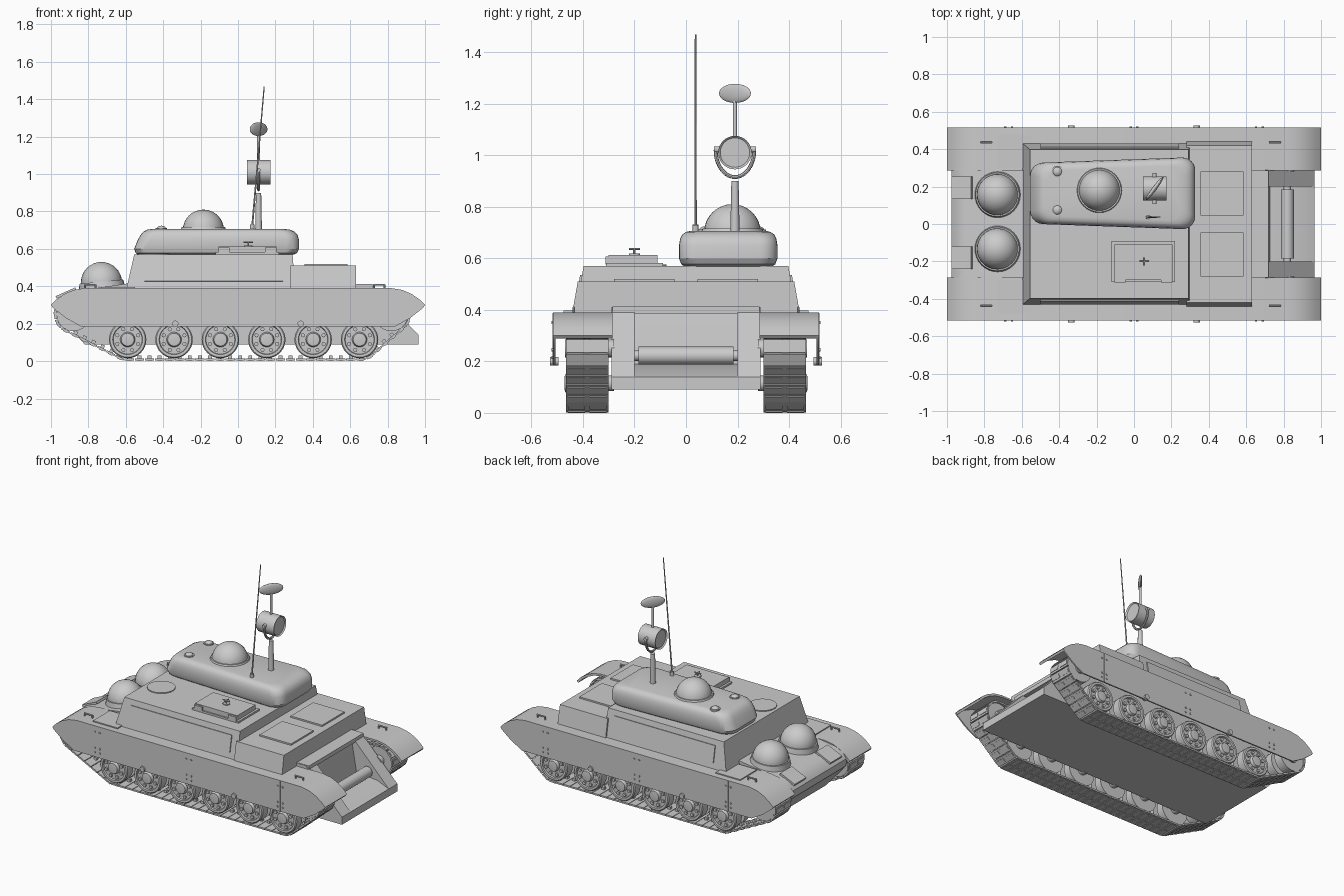
import bpy, bmesh
from math import pi, sin, cos, atan2, hypot
from mathutils import Vector, Matrix

if "Cube" in bpy.data.objects:
    bpy.data.objects.remove(bpy.data.objects["Cube"])


def finish(name, bm, mirror=False):
    bmesh.ops.recalc_face_normals(bm, faces=bm.faces)
    me = bpy.data.meshes.new(name)
    bm.to_mesh(me)
    bm.free()
    ob = bpy.data.objects.new(name, me)
    bpy.context.collection.objects.link(ob)
    if mirror:
        m = ob.modifiers.new("mirror", 'MIRROR')
        m.use_axis = (False, True, False)
    return ob


def loft(bm, rings):
    rows = [[bm.verts.new(p) for p in r] for r in rings]
    n = len(rows[0])
    for a, b in zip(rows, rows[1:]):
        for i in range(n):
            bm.faces.new((a[i], a[(i + 1) % n], b[(i + 1) % n], b[i]))
    bm.faces.new(rows[0])
    bm.faces.new(rows[-1][::-1])


def prism(bm, xz, y0, y1):
    loft(bm, [[(x, y, z) for x, z in xz] for y in (y0, y1)])


def box(bm, c, s, rot=Matrix()):
    bmesh.ops.create_cube(bm, size=1, matrix=Matrix.Translation(c) @ rot @ Matrix.Diagonal((*s, 1)))


def span(bm, x0, x1, y0, y1, z0, z1):
    box(bm, ((x0 + x1) / 2, (y0 + y1) / 2, (z0 + z1) / 2), (x1 - x0, y1 - y0, z1 - z0))


def cyl(bm, p0, p1, r, r2=None, seg=24):
    p0, p1 = Vector(p0), Vector(p1)
    d = p1 - p0
    mat = Matrix.Translation((p0 + p1) / 2) @ d.to_track_quat('Z', 'Y').to_matrix().to_4x4()
    bmesh.ops.create_cone(bm, cap_ends=True, segments=seg, radius1=r, radius2=r if r2 is None else r2,
                          depth=d.length, matrix=mat)


def ball(bm, c, s, rot=Matrix(), u=32, v=16):
    bmesh.ops.create_uvsphere(bm, u_segments=u, v_segments=v, radius=1,
                              matrix=Matrix.Translation(c) @ rot @ Matrix.Diagonal((*s, 1)))


def lathe_y(bm, x, z, prof, seg=32):
    loft(bm, [[(x + r * cos(2 * pi * i / seg), y, z + r * sin(2 * pi * i / seg)) for i in range(seg)]
              for r, y in prof])


def rect(x0, x1, hy, z):
    return [(x0, -hy, z), (x1, -hy, z), (x1, hy, z), (x0, hy, z)]


# lower hull with rear recess
bm = bmesh.new()
prism(bm, [(-.82, .09), (-.97, .26), (-.975, .31), (-.95, .345), (-.9, .37), (-.59, .415), (.3, .41),
           (.69, .41), (.73, .18), (.73, .09)], -.29, .29)
finish("lower_hull", bm)
bm = bmesh.new()
prism(bm, [(.69, .09), (.69, .41), (.7, .41), (.965, .14), (.965, .09)], .2, .29)
finish("rear_side_wall", bm, True)
bm = bmesh.new()
prism(bm, [(.72, .09), (.72, .19), (.88, .175), (.965, .14), (.965, .09)], -.2, .2)
finish("rear_floor", bm)
bm = bmesh.new()
cyl(bm, (.82, -.185, .222), (.82, .185, .222), .035)
cyl(bm, (.82, -.2, .222), (.82, .2, .222), .02)
finish("rear_roller", bm)

# fenders and side skirts
top = [(-1, .30), (-.97, .33), (-.93, .358), (-.88, .38), (-.82, .39),
       (.82, .39), (.88, .38), (.93, .358), (.97, .33), (1, .30)]
bm = bmesh.new()
prism(bm, top + [(x * .99, z - .012) for x, z in reversed(top)], .285, .515)
finish("fender", bm, True)
bm = bmesh.new()
prism(bm, top + [(.99, .285), (.92, .23), (.84, .185), (-.84, .185), (-.92, .23), (-.99, .285)], .507, .516)
finish("side_skirt", bm, True)
bm = bmesh.new()
for x in (-.67, 0, .67):
    span(bm, x - .002, x + .002, .51, .518, .19, .388)
    for dx in (-.018, .018):
        for z in (.215, .245, .35):
            cyl(bm, (x + dx, .51, z), (x + dx, .522, z), .006, seg=8)
for x in (-.335, .335):
    cyl(bm, (x, .495, .2), (x, .527, .2), .017, seg=12)
finish("skirt_bolts", bm, True)
bm = bmesh.new()
for x in (-.79, .755):
    for dx in (-.028, .028):
        cyl(bm, (x + dx, .435, .385), (x + dx, .435, .41), .005, seg=8)
    cyl(bm, (x - .032, .435, .408), (x + .032, .435, .408), .005, seg=8)
finish("fender_handles", bm, True)
bm = bmesh.new()
span(bm, -.73, -.55, .30, .475, .385, .397)
finish("fender_plate", bm, True)

# casemate, side panels and engine deck
bm = bmesh.new()
loft(bm, [rect(-.597, .305, .432, .385), rect(-.555, .292, .397, .57)])
finish("casemate", bm)
bm = bmesh.new()
box(bm, (-.13, .414, .48), (.74, .014, .11), Matrix.Rotation(.187, 4, 'X'))
finish("casemate_side_panel", bm, True)
bm = bmesh.new()
loft(bm, [rect(.28, .632, .442, .385), rect(.28, .63, .42, .51)])
span(bm, .62, .72, -.285, .285, .385, .412)
finish("engine_deck", bm)
bm = bmesh.new()
span(bm, .355, .585, .045, .28, .505, .52)
finish("engine_hatch", bm, True)

# casemate hatches
bm = bmesh.new()
cyl(bm, (-.45, -.16, .565), (-.45, -.16, .576), .085, seg=32)
finish("round_hatch", bm)
bm = bmesh.new()
span(bm, -.12, .22, -.31, -.09, .565, .582)
span(bm, -.105, .205, -.3, -.11, .58, .613)
for x in (-.075, .175):
    span(bm, x - .03, x + .03, -.312, -.28, .575, .607)
cyl(bm, (.055, -.2, .61), (.055, -.2, .619), .022)
cyl(bm, (.055, -.2, .61), (.055, -.2, .637), .005, seg=8)
cyl(bm, (.03, -.2, .636), (.08, -.2, .636), .004, seg=8)
cyl(bm, (.055, -.222, .636), (.055, -.178, .636), .004, seg=8)
finish("box_hatch", bm)


# rounded upper cabin
def cabin_ring(x0, x1, inset, z, r=.07, n=6):
    pts = []
    for k, (sx, sy) in enumerate(((1, 1), (-1, 1), (-1, -1), (1, -1))):
        for i in range(n + 1):
            a = (k + i / n) * pi / 2
            cx = (x1 - inset - r) if sx > 0 else (x0 + inset + r)
            x = cx + r * cos(a)
            hy = .182 + .016 * (x / .45) - inset
            pts.append((x, .164 + sy * (hy - r) + r * sin(a), z))
    return pts


bm = bmesh.new()
loft(bm, [cabin_ring(-.555, .305, .03, .56), cabin_ring(-.555, .322, .008, .577),
          cabin_ring(-.555, .327, 0, .6), cabin_ring(-.535, .326, 0, .65), cabin_ring(-.524, .322, .004, .675),
          cabin_ring(-.518, .314, .012, .692), cabin_ring(-.512, .305, .025, .702),
          cabin_ring(-.505, .295, .042, .706)])
finish("upper_cabin", bm)

# domes
bm = bmesh.new()
ball(bm, (-.185, .18, .7), (.11,) * 3)
cyl(bm, (-.185, .18, .7), (-.185, .18, .716), .122, .116, 32)
finish("cabin_dome", bm)
bm = bmesh.new()
for y in (.28, .075):
    cyl(bm, (-.41, y, .7), (-.41, y, .711), .031)
    ball(bm, (-.41, y, .708), (.025, .025, .016), u=16, v=8)
finish("cabin_small_domes", bm)
bm = bmesh.new()
for y in (.157, -.133):
    ball(bm, (-.73, y, .42), (.11,) * 3)
    cyl(bm, (-.727, y, .385), (-.731, y, .425), .125, .117, 32)
finish("front_domes", bm)
bm = bmesh.new()
for y in (.195, -.18):
    box(bm, (-.92, y, .364), (.115, .12, .014), Matrix.Rotation(-.42, 4, 'Y'))
finish("nose_plates", bm)

# mast, yoke, drum lamp and dish
mx, my, mz = .11, .19, 1.01
bm = bmesh.new()
cyl(bm, (mx, my, .7), (mx, my, .9), .018, .014, 16)
arc = [(mx, my + .075 * cos(pi + pi * i / 18), mz + .01 + .105 * sin(pi + pi * i / 18)) for i in range(19)]
for a, b in zip(arc, arc[1:]):
    cyl(bm, a, b, .0075, seg=8)
cyl(bm, (mx, my - .082, mz + .012), (mx, my + .082, mz + .012), .011, seg=12)
finish("mast_yoke", bm)
bm = bmesh.new()
cyl(bm, (.047, my, mz), (.175, my, mz), .065, seg=32)
ring = [f for f in bm.faces if len(f.verts) > 4]
bmesh.ops.inset_individual(bm, faces=ring, thickness=.008, depth=-.008)
finish("drum_lamp", bm)
bm = bmesh.new()
cyl(bm, (mx, my, 1.06), (mx, my, 1.22), .008, seg=12)
ball(bm, (mx, my, 1.24), (.077, .012, .037), Matrix.Rotation(atan2(.12, .09), 4, 'Z'))
finish("mast_dish", bm)
bm = bmesh.new()
cyl(bm, (.075, .037, .7), (.077, .037, .73), .012, seg=12)
cyl(bm, (.076, .037, .72), (.14, .037, 1.468), .005, .003, 8)
finish("whip_antenna", bm)

# road wheels, idler and sprocket
wheels_x = [-.59 + .248 * i for i in range(6)]
bm = bmesh.new()
for x in wheels_x:
    z = .115
    lathe_y(bm, x, z, [(.1, .4), (.1, .455), (.094, .462), (.08, .462), (.077, .452), (.04, .452),
                       (.034, .47), (.015, .472)])
    cyl(bm, (x, .315, z), (x, .365, z), .1, seg=32)
    cyl(bm, (x, .28, z), (x, .41, z), .03, seg=16)
    for i in range(8):
        a = 2 * pi * (i + .5) / 8
        px, pz = x + .06 * cos(a), z + .06 * sin(a)
        cyl(bm, (px, .45, pz), (px, .462, pz), .011, seg=8)
finish("road_wheels", bm, True)
ends = [(-.88, .25, .09), (.82, .25, .09)]
bm = bmesh.new()
for x, z, r in ends:
    for y in (.31, .4):
        cyl(bm, (x, y, z), (x, y + .06, z), r, seg=32)
    cyl(bm, (x, .28, z), (x, .47, z), .035, seg=16)
finish("idler_and_sprocket", bm, True)

# track links follow the outline wrapped round the wheels
pts = sorted((x + (r + .006) * cos(2 * pi * i / 48), z + (r + .006) * sin(2 * pi * i / 48))
             for x, z, r in ends + [(wheels_x[0], .115, .1), (wheels_x[-1], .115, .1)] for i in range(48))


def half_hull(points):
    h = []
    for p in points:
        while len(h) > 1 and ((h[-1][0] - h[-2][0]) * (p[1] - h[-2][1])
                              - (h[-1][1] - h[-2][1]) * (p[0] - h[-2][0])) <= 0:
            h.pop()
        h.append(p)
    return h[:-1]


path = half_hull(pts) + half_hull(pts[::-1])
segs = list(zip(path, path[1:] + path[:1]))
total = sum(hypot(b[0] - a[0], b[1] - a[1]) for a, b in segs)
links = 76
bm = bmesh.new()
walked, k = 0, 0
for a, b in segs:
    d = hypot(b[0] - a[0], b[1] - a[1])
    while k < links and k * total / links < walked + d:
        t = (k * total / links - walked) / d
        p = Vector((a[0] + t * (b[0] - a[0]), .383, a[1] + t * (b[1] - a[1])))
        rot = Matrix.Rotation(-atan2(b[1] - a[1], b[0] - a[0]), 4, 'Y')
        box(bm, p, (total / links * .93, .165, .011), rot)
        for y in (-.042, .042):
            box(bm, p + rot @ Vector((0, y, -.006)), (.024, .066, .006), rot)
        box(bm, p + rot @ Vector((0, 0, .012)), (.02, .02, .02), rot)
        k += 1
    walked += d
finish("track_links", bm, True)

# smooth curved parts, keep edges sharp
bpy.ops.object.select_all(action='SELECT')
bpy.context.view_layer.objects.active = bpy.context.selected_objects[0]
bpy.ops.object.shade_smooth_by_angle(angle=.5)
